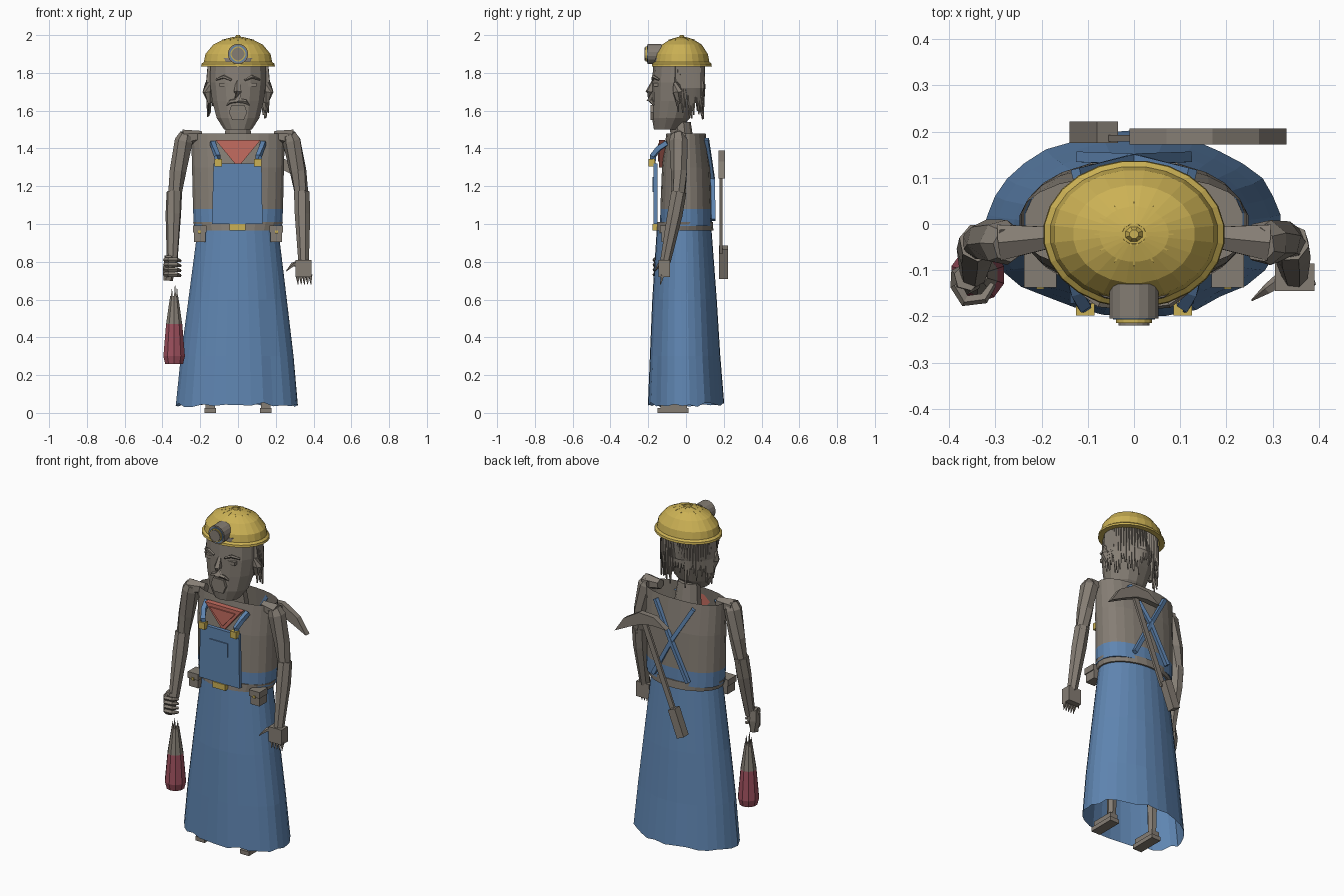
import bpy, math, random
from mathutils import Vector

random.seed(4)
cube = bpy.data.objects.get("Cube")
if cube:
    bpy.data.objects.remove(cube, do_unlink=True)


def material(name, rgb):
    m = bpy.data.materials.new(name)
    m.use_nodes = True
    m.diffuse_color = (*rgb, 1)
    m.node_tree.nodes["Principled BSDF"].inputs["Base Color"].default_value = (*rgb, 1)
    return m


GREY = material("warm grey", (.235, .207, .175))
BLUE = material("denim blue", (.114, .235, .44))
YELLOW = material("helmet yellow", (.60, .44, .09))
ROSE = material("bottle red", (.33, .078, .108))
CORAL = material("scarf red", (.55, .15, .115))


def make(name, verts, faces, *mats):
    me = bpy.data.meshes.new(name)
    me.from_pydata([tuple(v) for v in verts], [], faces)
    for m in mats:
        me.materials.append(m)
    ob = bpy.data.objects.new(name, me)
    bpy.context.scene.collection.objects.link(ob)
    return ob


def skin(name, rings, mats, caps=(True, True)):
    """Join equal rings of points into a skin."""
    n = len(rings[0])
    faces = [(r * n + i, r * n + (i + 1) % n, (r + 1) * n + (i + 1) % n, (r + 1) * n + i)
             for r in range(len(rings) - 1) for i in range(n)]
    if caps[0]:
        faces.append(tuple(range(n))[::-1])
    if caps[1]:
        faces.append(tuple(range((len(rings) - 1) * n, len(rings) * n)))
    return make(name, [p for ring in rings for p in ring], faces, *mats)


def loft(name, sections, n, *mats, cx=0, power=2, caps=(True, True)):
    """Stack level ellipses given as (z, x radius, y radius, y centre)."""
    def pt(i, z, rx, ry, cy):
        a = 2 * math.pi * (i + .5) / n
        c, s = math.cos(a), math.sin(a)
        return Vector((cx + rx * math.copysign(abs(c) ** (2 / power), c),
                       cy + ry * math.copysign(abs(s) ** (2 / power), s), z))
    return skin(name, [[pt(i, *sec) for i in range(n)] for sec in sections], mats, caps)


def tube(name, path, radii, n, mat):
    """Sweep a polygon along a path."""
    path = [Vector(p) for p in path]
    rings = []
    for k, p in enumerate(path):
        d = path[min(k + 1, len(path) - 1)] - path[max(k - 1, 0)]
        q = d.to_track_quat('Z', 'Y')
        rings.append([p + q @ Vector((radii[k] * math.cos(a), radii[k] * math.sin(a), 0))
                      for a in (2 * math.pi * (i + .5) / n for i in range(n))])
    return skin(name, rings, [mat])


def plate(name, pts, y0, y1, mat):
    """Give an outline in x and z a depth from y0 to y1."""
    return skin(name, [[Vector((x, y, z)) for x, z in pts] for y in (y0, y1)], [mat])


def block(name, x, y, z, mat):
    """Box from (low, high) pairs."""
    return plate(name, [(x[0], z[0]), (x[1], z[0]), (x[1], z[1]), (x[0], z[1])], *y, mat)


def sides():
    return ((-1, "right"), (1, "left"))


# Skirt with pleats that deepen towards a wavy hem
skirt = loft("skirt", [(.04, .325, .2, 0), (.3, .3, .185, -.005), (.6, .262, .17, -.008),
                       (.97, .215, .145, -.01)], 30, BLUE, caps=(False, False))
folds = [random.uniform(-.035, .025) for i in range(30)]
for k, v in enumerate(skirt.data.vertices):
    f = 1 + folds[k % 30] * (1 - v.co.z)
    v.co.x *= f
    v.co.y *= f
    if v.co.z < .1:
        v.co.z += random.uniform(-.01, .015)

# Torso: denim waistband below, shirt above, open at the neck
torso = loft("torso", [(.99, .235, .138, 0), (1.08, .24, .137, 0), (1.3, .245, .128, 0),
                       (1.48, .25, .105, 0)], 24, GREY, BLUE, power=2.3, caps=(True, False))
for p in torso.data.polygons:
    p.material_index = 1 if p.center.z < 1.08 else 0
loft("belt", [(.965, .225, .152, -.006), (1.01, .24, .148, -.004)], 24, GREY)
block("belt_buckle", (-.045, .04), (-.178, -.15), (.965, 1.0), YELLOW)

# Bib, pocket and scarf
plate("bib", [(-.138, 1.0), (.13, 1.0), (.125, 1.32), (-.13, 1.32)], -.172, -.15, BLUE)
block("bib_pocket", (-.068, .055), (-.178, -.17), (1.17, 1.25), BLUE)
plate("scarf", [(0, 1.3), (.12, 1.445), (-.12, 1.445)], -.142, -.11, CORAL)
plate("scarf_fold", [(0, 1.33), (.085, 1.425), (-.085, 1.425)], -.149, -.14, CORAL)

# Neck and head
loft("neck", [(1.38, .085, .065, -.015), (1.54, .065, .055, -.03)], 10, GREY)
loft("head", [(1.5, .075, .07, -.1), (1.56, .115, .1, -.08), (1.65, .14, .116, -.064),
              (1.75, .153, .125, -.055), (1.88, .148, .12, -.05)], 14, GREY)
tube("nose", [(0, -.17, 1.755), (0, -.193, 1.7), (0, -.185, 1.655)], [.012, .022, .026], 5, GREY)
plate("beard", [(-.03, 1.55), (.03, 1.55), (.048, 1.59), (.035, 1.63), (-.035, 1.63), (-.048, 1.59)],
      -.188, -.14, GREY)
for s, side in sides():
    tube(side + "_moustache", [(0, -.188, 1.655), (s * .04, -.182, 1.648), (s * .06, -.17, 1.63)],
         [.012, .011, .004], 5, GREY)
    block(side + "_eye", (s * .075 - .022, s * .075 + .022), (-.172, -.14), (1.727, 1.747), GREY)
    tube(side + "_brow", [(s * .035, -.178, 1.762), (s * .075, -.172, 1.78), (s * .115, -.145, 1.765)],
         [.006, .01, .006], 5, GREY)
    tube(side + "_ear", [(s * .148, -.04, 1.64), (s * .16, -.045, 1.7), (s * .155, -.05, 1.75)],
         [.012, .028, .018], 6, GREY)

# Ragged hair hanging round the back of the head
for k in range(34):
    a = math.radians(-8 + 196 * k / 33)
    x, y = .155 * math.cos(a), -.03 + .12 * math.sin(a)
    low = random.uniform(1.55, 1.67)
    tube("hair_strand", [(x * .95, y, 1.87), (x * 1.02, y, 1.72), (x * 1.03, y + .005, low)],
         [.016, .015, .004], 4, GREY)

# Helmet with brim, top ridges and lamp
loft("helmet", [(1.835, .165, .13, -.022), (1.835, .197, .16, -.022), (1.848, .195, .158, -.022),
                (1.858, .182, .147, -.022), (1.9, .174, .139, -.022), (1.95, .132, .106, -.022),
                (1.978, .075, .06, -.022), (1.988, .03, .025, -.022)], 24, YELLOW, caps=(False, True))
loft("helmet_knob", [(1.975, .03, .025, -.022), (2.0, .01, .01, -.022)], 8, YELLOW)
for k in range(12):
    a = math.tau * k / 12
    c, s = math.cos(a), math.sin(a)
    tube("helmet_ridge", [(.025 * c, -.022 + .02 * s, 1.985), (.085 * c, -.022 + .07 * s, 1.974)],
         [.007, .002], 4, YELLOW)
for name, y0, y1, r, mat in (("lamp_body", -.13, -.204, .054, GREY), ("lamp_ring", -.2, -.207, .046, BLUE),
                             ("lamp_rim", -.2, -.214, .04, YELLOW), ("lamp_lens", -.21, -.219, .034, GREY)):
    tube(name, [(0, y0, 1.9), (0, y1, 1.9)], [r, r], 16, mat)

for s, side in sides():
    # Braces, their buckles and the pouches
    tube(side + "_front_brace", [(s * .105, -.175, 1.31), (s * .11, -.175, 1.36), (s * .125, -.145, 1.4),
                                 (s * .135, -.1, 1.43)], [.018] * 4, 4, BLUE)
    tube(side + "_back_brace", [(s * .125, .108, 1.45), (0, .14, 1.24), (-s * .115, .145, 1.02)],
         [.016] * 3, 4, BLUE)
    block(side + "_brace_buckle", (s * .105 - .02, s * .105 + .02), (-.198, -.165), (1.305, 1.345), YELLOW)
    block(side + "_pouch", (s * .203 - .03, s * .203 + .03), (-.13, -.06), (.905, .98), GREY)
    block(side + "_pouch_flap", (s * .203 - .035, s * .203 + .035), (-.137, -.06), (.955, .992), GREY)
    block(side + "_pouch_stud", (s * .203 - .008, s * .203 + .008), (-.141, -.135), (.95, .965), YELLOW)

    # Arms: upper sleeve, elbow and forearm
    tube(side + "_upper_arm", [(s * .27, -.045, 1.475), (s * .285, -.04, 1.44), (s * .318, -.035, 1.28),
                               (s * .338, -.04, 1.14)], [.038, .05, .045, .036], 7, GREY)
    tube(side + "_forearm", [(s * .337, -.04, 1.17), (s * .342, -.06, 1.05), (s * .348, -.11, .8)],
         [.042, .042, .029], 7, GREY)
    tube(side + "_shoulder", [(s * .19, -.03, 1.465), (s * .29, -.04, 1.455)], [.028, .045], 6, GREY)

    # Legs and shoes below the hem
    tube(side + "_leg", [(s * .145, -.02, .03), (s * .13, 0, .9)], [.024, .05], 6, GREY)
    block(side + "_shoe", (s * .147 - .03, s * .147 + .03), (-.15, .012), (0, .025), GREY)
    block(side + "_shoe_upper", (s * .147 - .025, s * .147 + .025), (-.135, .005), (.025, .055), GREY)

# Open left hand with pointed fingers
block("left_palm", (.305, .39), (-.145, -.085), (.72, .81), GREY)
for k in range(5):
    x = .315 + .017 * k
    tube("left_finger", [(x, -.125, .73), (x + .003, -.135, .68)], [.012, .002], 4, GREY)
tube("left_thumb", [(.32, -.12, .79), (.29, -.14, .785), (.255, -.165, .75)], [.017, .012, .002], 5, GREY)

# Closed right hand with curled fingers
tube("right_palm", [(-.36, -.115, .83), (-.365, -.12, .77), (-.37, -.12, .7)], [.03, .036, .025], 6, GREY)
for k in range(4):
    z = .81 - .026 * k
    tube("right_finger", [(-.385, -.13, z), (-.365, -.165, z), (-.325, -.16, z), (-.305, -.13, z - .005)],
         [.014, .014, .013, .008], 5, GREY)

# Bottle hanging under the right hand
bottle = loft("bottle", [(.26, .05, .05, -.11), (.3, .06, .06, -.11), (.47, .045, .045, -.11),
                         (.62, .022, .022, -.11)], 10, GREY, ROSE, cx=-.338)
for p in bottle.data.polygons:
    p.material_index = 1 if p.center.z < .47 else 0
for k in range(5):
    a = math.tau * k / 5
    x, y = -.338 + .015 * math.cos(a), -.11 + .015 * math.sin(a)
    tube("bottle_spike", [(x, y, .61), (x, y, random.uniform(.65, .69))], [.008, .001], 4, GREY)

# Pickaxe slung across the back
plate("pick_head", [(.33, 1.24), (.27, 1.33), (.17, 1.39), (.07, 1.385), (-.01, 1.33), (.08, 1.335),
                    (.15, 1.325), (.23, 1.29)], .172, .206, GREY)
plate("pick_shaft", [(-.065, .85), (-.035, .84), (.175, 1.36), (.145, 1.37)], .178, .192, GREY)
plate("pick_grip", [(-.14, .73), (-.095, .71), (-.035, .865), (-.08, .885)], .175, .222, GREY)
